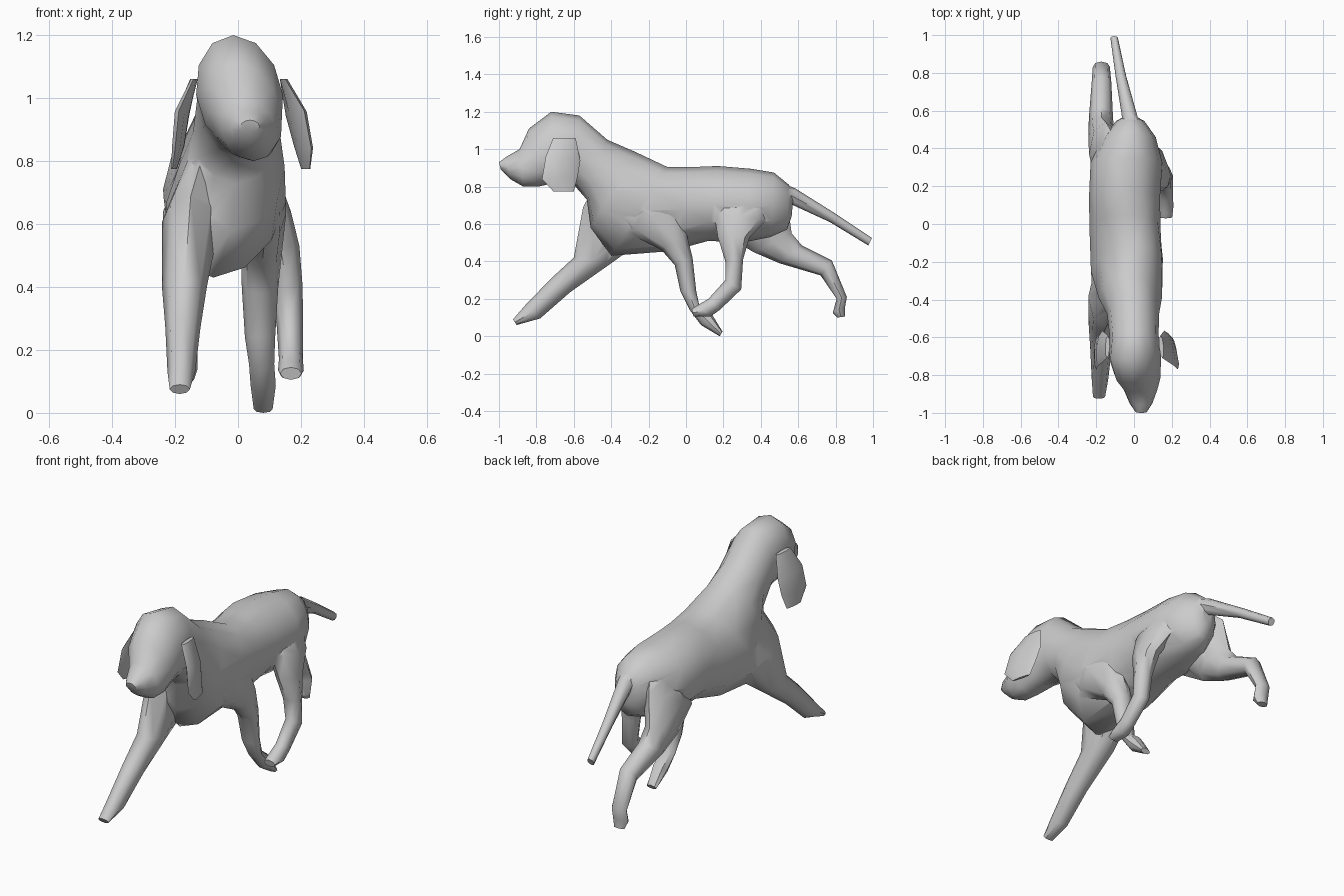
import bpy, bmesh, math
from mathutils import Vector


def smooth(obj):
    bpy.ops.object.select_all(action='DESELECT')
    obj.select_set(True)
    bpy.context.view_layer.objects.active = obj
    bpy.ops.object.shade_smooth_by_angle(angle=math.radians(50))


def loft(name, rings, sides=8):
    """Skin elliptical rings; ring = (y1, z1, y2, z2, centre x, half width, x lean of point 1)."""
    bm = bmesh.new()
    loops = []
    for y1, z1, y2, z2, cx, hw, *lean in rings:
        s = lean[0] if lean else 0
        a, b = Vector((cx + s, y1, z1)), Vector((cx - s, y2, z2))
        mid, half = (a + b) / 2, (a - b) / 2
        loop = []
        for i in range(sides):
            t = 2 * math.pi * i / sides
            loop.append(bm.verts.new(mid + half * math.cos(t) + Vector((hw * math.sin(t), 0, 0))))
        loops.append(loop)
    for p, q in zip(loops, loops[1:]):
        for i in range(sides):
            j = (i + 1) % sides
            bm.faces.new((p[i], p[j], q[j], q[i]))
    bm.faces.new(loops[0])
    bm.faces.new(loops[-1])
    bmesh.ops.triangulate(bm, faces=bm.faces)
    bmesh.ops.recalc_face_normals(bm, faces=bm.faces)
    mesh = bpy.data.meshes.new(name)
    bm.to_mesh(mesh)
    bm.free()
    obj = bpy.data.objects.new(name, mesh)
    bpy.context.collection.objects.link(obj)
    smooth(obj)
    return obj


# Head, neck and torso: one skin from nose to rump (top point, bottom point)
body = loft("body", [
    (-1.00, .93, -.99, .89, .038, .03),
    (-.96, .96, -.94, .84, .037, .06),
    (-.89, 1.00, -.87, .80, .035, .088, -.015),
    (-.84, 1.11, -.79, .80, .022, .118, -.025),
    (-.72, 1.20, -.70, .82, .005, .138, -.02),
    (-.57, 1.18, -.60, .81, .0, .13),
    (-.42, 1.05, -.53, .73, -.005, .138),
    (-.27, .985, -.51, .58, -.02, .168),
    (-.10, .905, -.40, .43, -.038, .19, .04),
    (.05, .905, -.08, .455, -.048, .188, .02),
    (.17, .91, .12, .51, -.05, .188),
    (.35, .895, .30, .50, -.04, .19),
    (.47, .875, .45, .53, -.025, .14),
    (.55, .81, .54, .57, -.02, .075),
    (.575, .76, .565, .64, -.02, .03),
], 12)

# Legs: front edge and back edge of each ring
limbs = [loft("front_left_leg", [
    (-.46, .86, -.22, .76, -.10, .06),
    (-.55, .69, -.22, .52, -.15, .092),
    (-.60, .42, -.40, .39, -.17, .072),
    (-.72, .31, -.62, .235, -.175, .056),
    (-.86, .165, -.78, .095, -.18, .044),
    (-.925, .09, -.905, .06, -.185, .032),
])]
limbs.append(loft("front_right_leg", [
    (-.46, .72, -.22, .86, .085, .062),
    (-.31, .55, -.06, .72, .085, .068),
    (-.13, .46, .00, .56, .075, .065),
    (-.06, .38, .035, .42, .07, .058),
    (-.03, .24, .055, .24, .07, .048),
    (.02, .14, .07, .17, .075, .04),
    (.08, .06, .14, .115, .08, .04),
    (.18, .0, .195, .025, .08, .03),
]))
limbs.append(loft("rear_right_leg", [
    (.22, .80, .44, .80, .05, .06),
    (.15, .66, .43, .62, .10, .068),
    (.17, .53, .34, .53, .135, .06),
    (.21, .40, .305, .41, .155, .05),
    (.21, .30, .295, .25, .165, .042),
    (.12, .20, .18, .14, .168, .038),
    (.06, .165, .13, .105, .168, .041),
    (.03, .145, .04, .105, .168, .034),
]))
limbs.append(loft("rear_left_leg", [
    (.20, .75, .44, .82, -.09, .06),
    (.20, .55, .54, .73, -.15, .088),
    (.36, .45, .565, .55, -.172, .07),
    (.50, .39, .62, .485, -.175, .064),
    (.72, .325, .78, .405, -.172, .052),
    (.805, .20, .86, .21, -.173, .045),
    (.785, .125, .85, .155, -.173, .045),
    (.81, .10, .85, .105, -.173, .032),
]))

# Tail
limbs.append(loft("tail", [
    (.42, .86, .40, .76, .0, .06),
    (.585, .79, .53, .72, -.02, .042),
    (.80, .655, .77, .61, -.07, .028),
    (.995, .525, .975, .485, -.105, .02),
]))

# Weld the limbs and tail into one skin with the body
for limb in limbs:
    mod = body.modifiers.new(limb.name, 'BOOLEAN')
    mod.operation, mod.solver, mod.object = 'UNION', 'EXACT', limb
    bpy.context.view_layer.objects.active = body
    bpy.ops.object.modifier_apply(modifier=mod.name)
    bpy.data.objects.remove(limb, do_unlink=True)
smooth(body)

# Hanging ears: same outline, each side with its own flare, front edge turned outward
outline = [(-.71, 1.06, -.59, 1.06), (-.75, .96, -.565, .94),
           (-.77, .84, -.58, .85), (-.71, .775, -.60, .775)]
for name, lean, centres in (("right_ear", .025, (.145, .185, .208, .215)),
                            ("left_ear", -.01, (-.14, -.178, -.19, -.203))):
    loft(name, [o + (c, w, lean * f) for o, c, w, f in
                zip(outline, centres, (.012, .022, .018, .008), (.2, 1, 1, .5))])
